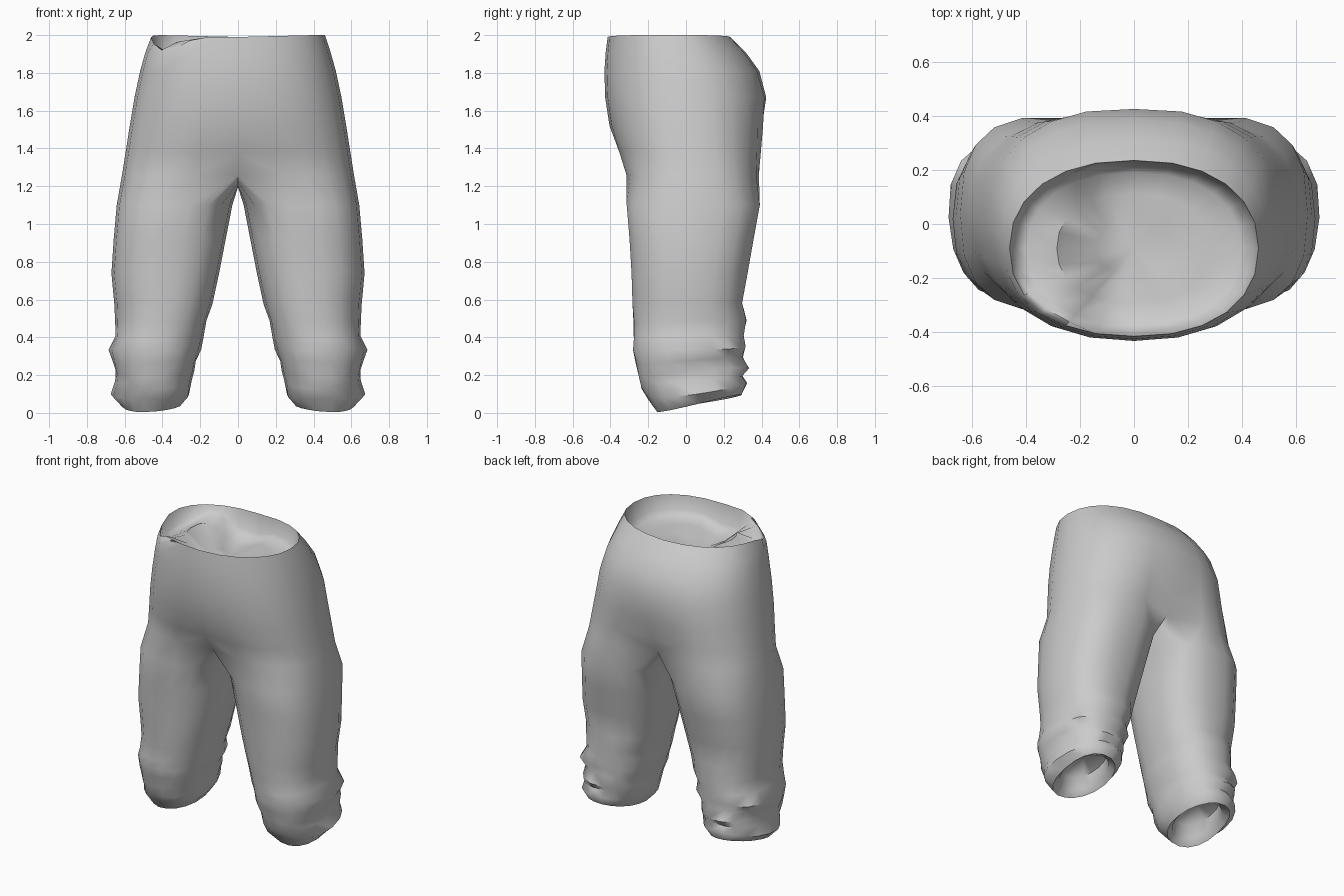
import bpy, bmesh, math

cube = bpy.data.objects.get("Cube")
if cube:
    bpy.data.objects.remove(cube, do_unlink=True)

HALF = 12          # spans from centre front round the side to centre back
SEAM = 5           # points across the crotch
LEG = HALF + 1 + SEAM

# Hips: z, half width, front y, back y, pull at centre front and back, squareness
HIPS = [
    (1.99, .460, -.415, .235, 0, 0, .87),
    (1.91, .490, -.425, .315, 0, 0, .87),
    (1.81, .518, -.432, .388, 0, 0, .86),
    (1.67, .548, -.428, .430, 0, .005, .84),
    (1.52, .573, -.405, .427, 0, .025, .81),
    (1.38, .595, -.367, .420, .015, .06, .77),
    (1.26, .614, -.335, .412, .06, .10, .73),
]

# Legs: z, inner x, outer x, front y, back y, slope to the back, ripple, squareness
LEGS = [
    (1.10, .030, .642, -.318, .395, .00, 0, .77),
    (.92, .065, .658, -.303, .362, .00, 0, .79),
    (.74, .100, .670, -.292, .330, .00, 0, .81),
    (.58, .135, .655, -.285, .303, .00, .003, .84),
    (.48, .165, .648, -.282, .322, .02, .004, .86),
    (.39, .185, .652, -.280, .305, .04, .006, .86),
    (.33, .195, .685, -.278, .325, .03, .008, .86),
    (.265, .220, .660, -.272, .300, .05, .007, .86),
    (.195, .235, .652, -.252, .332, .08, .008, .86),
    (.135, .245, .650, -.235, .305, .12, .007, .86),
    (.065, .255, .670, -.205, .322, .16, .008, .88),
    (.005, .300, .620, -.155, .295, .20, .005, .92),
    (.045, .330, .585, -.120, .245, .20, 0, .95),
    (.130, .340, .570, -.100, .225, .20, 0, .95),
]

# Lining inside the waist: share of the rim size, z
LINING = [(.30, 1.855), (.62, 1.86), (.86, 1.87), (.95, 1.90)]


def spow(v, p):
    return math.copysign(abs(v) ** p, v)


def hip_ring(z, w, yf, yb, pull_f, pull_b, p):
    """Half ring from centre front to centre back."""
    mid, pts = (yf + yb) / 2, []
    for k in range(HALF + 1):
        a = math.pi * (k / HALF - .5)
        x = w * spow(math.cos(a), p) if 0 < k < HALF else 0
        y = mid + (yb - yf) / 2 * spow(math.sin(a), p + .04)
        near = math.exp(-(x / .17) ** 2)
        y += near * (pull_f if y < mid else -pull_b)
        pts.append((x, y, z))
    return pts


def leg_ring(row, z, xi, xo, yf, yb, slope, ripple, p):
    """Full ring, starting at the inner front and passing the outside first."""
    pts = []
    for k in range(LEG):
        a = math.radians(-120) + 2 * math.pi * k / LEG
        r = 1 + ripple * 3 * math.sin(3 * a + row * 2.1)
        x = (xi + xo) / 2 + (xo - xi) / 2 * r * spow(math.cos(a), p)
        y = (yf + yb) / 2 + (yb - yf) / 2 * r * spow(math.sin(a), p)
        dz = slope * (y - yf) + ripple * math.sin(2 * a + row * 1.7)
        pts.append((x, y, z + dz))
    return pts


def fold(x):
    """Height of the soft fold across the lining."""
    return .09 * math.exp(-((x + .27) / .09) ** 2) - .06 * math.exp(-((x + .06) / .10) ** 2)


def bridge(bm, a, b, closed):
    n = len(a)
    for i in range(n if closed else n - 1):
        j = (i + 1) % n
        bm.faces.new((a[i], a[j], b[j], b[i]))


def build_half(bm, side):
    def add(pts):
        return [bm.verts.new((side * x, y, z)) for x, y, z in pts]

    # Shallow lining, then the outside of the hips
    rim = hip_ring(*HIPS[0])
    rows = []
    for s, z in LINING:
        rows.append(add([(x * s, -.09 + (y + .09) * s, z + fold(side * x * s))
                         for x, y, _ in rim]))
    rows += [add(hip_ring(*h)) for h in HIPS]
    for a, b in zip(rows, rows[1:]):
        bridge(bm, a, b, False)
    centre = bm.verts.new((0, -.09, 1.85 + fold(0)))
    for a, b in zip(rows[0], rows[0][1:]):
        bm.faces.new((centre, a, b))

    # Crotch seam closes the last hip ring into a leg ring
    hip = rows[-1]
    y0, y1 = hip[0].co.y, hip[-1].co.y
    seam = []
    for i in range(SEAM):
        t = (i + 1) / (SEAM + 1)
        seam.append((0, y1 + (y0 - y1) * t, 1.25 - .055 * math.sin(math.pi * t)))
    ring = hip + add(seam)

    # Leg, gathered cuff and turned-in hem
    for i, spec in enumerate(LEGS):
        nxt = add(leg_ring(i, *spec))
        bridge(bm, ring, nxt, True)
        ring = nxt
    mid = bm.verts.new((side * .455, .06, .20))
    for i in range(LEG):
        bm.faces.new((ring[i], ring[(i + 1) % LEG], mid))


bm = bmesh.new()
for side in (1, -1):
    build_half(bm, side)
bmesh.ops.remove_doubles(bm, verts=bm.verts, dist=.0005)

# Waistband: sides a little higher, with a sagging dip at the right front
for v in bm.verts:
    if v.co.z > 1.985:
        d2 = (v.co.x + .37) ** 2 + (v.co.y + .27) ** 2
        v.co.z += .01 * min(1, abs(v.co.x) / .4) - .085 * math.exp(-d2 / .02)

bmesh.ops.recalc_face_normals(bm, faces=bm.faces)

mesh = bpy.data.meshes.new("trousers")
bm.to_mesh(mesh)
bm.free()
trousers = bpy.data.objects.new("trousers", mesh)
bpy.context.collection.objects.link(trousers)

# Plain grey cloth
cloth = bpy.data.materials.new("grey cloth")
cloth.use_nodes = True
grey = (.6, .6, .6, 1)
cloth.diffuse_color = grey
cloth.node_tree.nodes["Principled BSDF"].inputs["Base Color"].default_value = grey
mesh.materials.append(cloth)

bpy.ops.object.select_all(action='DESELECT')
trousers.select_set(True)
bpy.context.view_layer.objects.active = trousers
bpy.ops.object.shade_smooth_by_angle(angle=math.radians(60))
